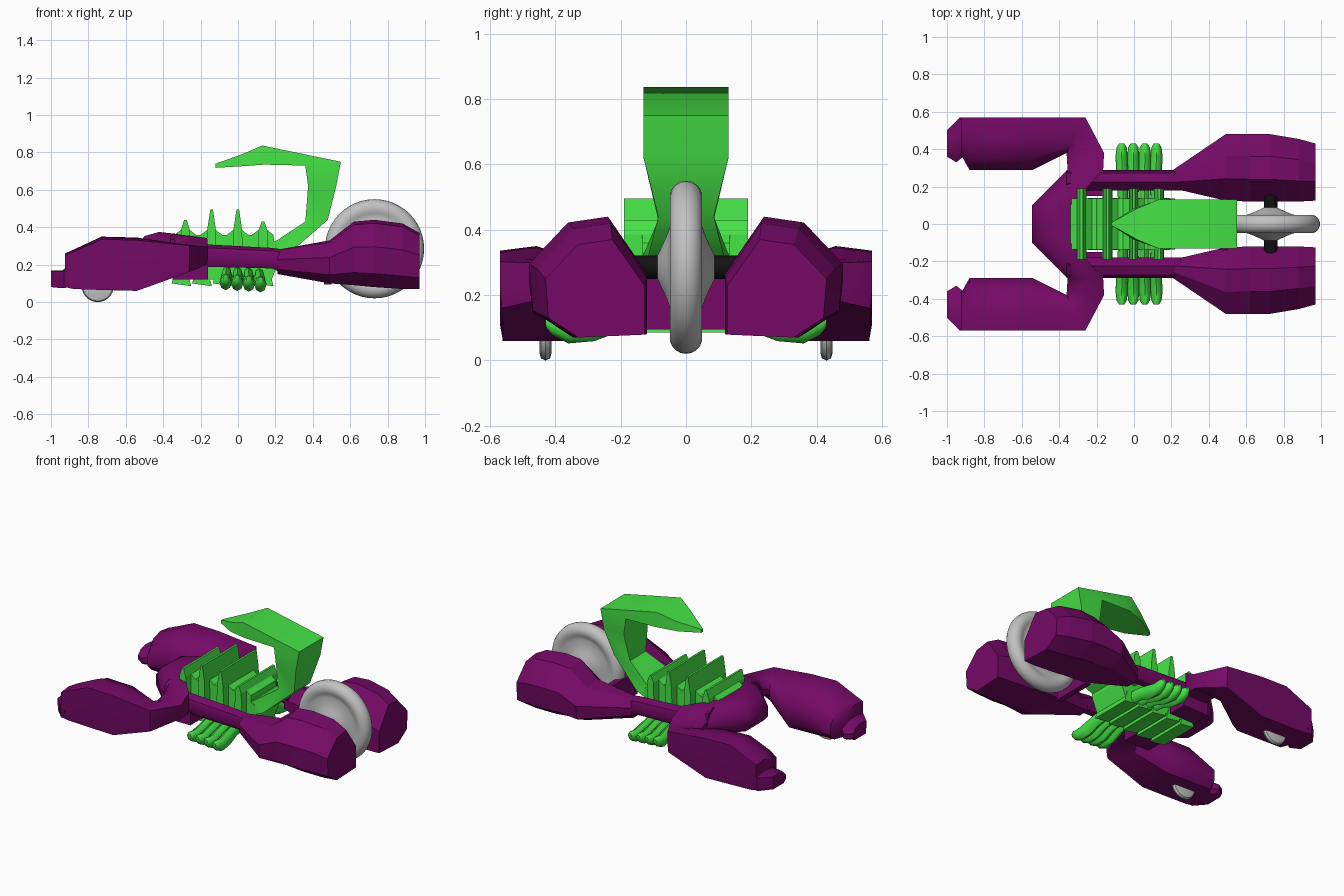
import bpy, bmesh, math

if "Cube" in bpy.data.objects:
    bpy.data.objects.remove(bpy.data.objects["Cube"])


def material(name, r, g, b):
    m = bpy.data.materials.new(name)
    m.diffuse_color = (r, g, b, 1)
    m.use_nodes = True
    m.node_tree.nodes["Principled BSDF"].inputs["Base Color"].default_value = m.diffuse_color
    return m


PURPLE = material("purple", 0.18, 0.003, 0.135)
GREEN = material("green", 0.06, 0.77, 0.06)
GREY = material("light grey", 0.54, 0.54, 0.54)
BLACK = material("black", 0.006, 0.006, 0.006)


def finish(name, bm, mat, smooth=0):
    bmesh.ops.remove_doubles(bm, verts=bm.verts, dist=0.0005)
    bmesh.ops.recalc_face_normals(bm, faces=bm.faces)
    me = bpy.data.meshes.new(name)
    bm.to_mesh(me)
    bm.free()
    me.materials.append(mat)
    if smooth:
        for p in me.polygons:
            p.use_smooth = True
        me.set_sharp_from_angle(angle=math.radians(smooth))
    ob = bpy.data.objects.new(name, me)
    bpy.context.collection.objects.link(ob)
    return ob


def loft(name, rings, mat, smooth=0):
    bm = bmesh.new()
    vs = [[bm.verts.new(p) for p in r] for r in rings]
    n = len(rings[0])
    for a, b in zip(vs, vs[1:]):
        for i in range(n):
            j = (i + 1) % n
            bm.faces.new((a[i], a[j], b[j], b[i]))
    bm.faces.new(vs[0])
    bm.faces.new(vs[-1])
    return finish(name, bm, mat, smooth)


def ring(shape, a, b, z0, z1):
    """Upright cross-section between plan points a and b."""
    return [(a[0] + (b[0] - a[0]) * u, a[1] + (b[1] - a[1]) * u, z0 + (z1 - z0) * v)
            for u, v in shape]


def flip(rings):
    return [[(x, -y, z) for x, y, z in r] for r in rings]


def box(name, x0, x1, y0, y1, z0, z1, mat):
    sq = [(0, 0), (1, 0), (1, 1), (0, 1)]
    return loft(name, [ring(sq, (x, y0), (x, y1), z0, z1) for x in (x0, x1)], mat)


def extrude_y(name, pts, h, mat, smooth=0):
    return loft(name, [[(x, y, z) for x, z in pts] for y in (-h, h)], mat, smooth)


def lathe_y(name, profile, c, mat, steps=40):
    """Spin (radius, y) points around a y axis through c."""
    rings = []
    for r, y in profile:
        rings.append([(c[0] + r * math.cos(2 * math.pi * k / steps), c[1] + y,
                       c[2] + r * math.sin(2 * math.pi * k / steps)) for k in range(steps)])
    return loft(name, rings, mat, 40)


# Rear pods
POD = [(0, .03), (0, .52), (.33, 1), (.67, .95), (1, .6), (.97, .2), (.67, 0)]
pod = [ring(POD, (x, y0), (x, y1), z0, z1) for x, y0, y1, z0, z1 in (
    (.21, .19, .29, .15, .28), (.49, .125, .48, .10, .33), (.62, .12, .48, .09, .43),
    (.73, .12, .48, .08, .44), (.88, .12, .455, .07, .42), (.97, .125, .43, .07, .37))]
loft("left_rear_pod", pod, PURPLE)
loft("right_rear_pod", flip(pod), PURPLE)
box("pod_bridge", .46, .50, -.14, .14, .095, .25, PURPLE)

# Side rails and the lower blocks under them
HEX = [(.3, 0), (.75, 0), (1, .4), (.85, .85), (.4, 1), (0, .6)]
rail = [ring(HEX, (x, y0), (x, y1), z0, z1) for x, y0, y1, z0, z1 in (
    (-.36, .17, .29, .20, .36), (-.20, .18, .29, .19, .31),
    (.18, .18, .29, .18, .29), (.25, .18, .29, .15, .28))]
loft("left_rail", rail, PURPLE, 50)
loft("right_rail", flip(rail), PURPLE, 50)
for s in (1, -1):
    box("lower_block", -.35, -.16, s * .15, s * .28, .12, .21, PURPLE)

# Front claws joined by one bent crossbar
CLAW = [(.15, 0), (.97, 0), (1, .4), (1, .95), (.6, 1), (.22, .88), (0, .55), (0, .2)]
claw = [ring(CLAW, a, b, z0, z1) for a, b, z0, z1 in (
    ((-.925, .37), (-.925, .57), .08, .26), ((-.88, .29), (-.88, .57), .07, .28),
    ((-.73, .29), (-.73, .57), .065, .35), ((-.54, .29), (-.54, .57), .06, .345),
    ((-.36, .38), (-.26, .57), .16, .31), ((-.36, .37), (-.16, .38), .20, .30),
    ((-.355, .29), (-.165, .29), .20, .35), ((-.545, .10), (-.34, .10), .19, .375))]
loft("claws_and_crossbar", claw + flip(claw)[::-1], PURPLE, 40)

# Claw tips
tip = [ring(CLAW, a, b, z0, z1) for a, b, z0, z1 in (
    ((-.90, .37), (-.90, .57), .08, .20), ((-.95, .33), (-.93, .57), .075, .17),
    ((-1.0, .36), (-1.0, .50), .08, .17))]
loft("left_claw_tip", tip, PURPLE, 35)
loft("right_claw_tip", flip(tip), PURPLE, 35)

# Ribbed body core
extrude_y("body_core", [(-.35, .12), (-.35, .36), (.10, .36), (.22, .30), (.22, .22),
                        (.18, .12)], .135, GREEN)

# Upright fins with flared feet, the wide blades thinner than the feet
for x, top in ((-.28, .44), (-.14, .495), (0, .495), (.135, .43)):
    extrude_y("fin_foot", [(x - .065, .30), (x - .06, .36), (x - .025, .385),
                           (x + .022, .385), (x + .055, .36), (x + .06, .30)], .135, GREEN)
    extrude_y("back_fin", [(x - .028, .22), (x - .025, .385), (x - .008, top),
                           (x + .006, top), (x + .022, .385), (x + .025, .22)], .19, GREEN)

# Belly ribs
for k in range(5):
    x = -.30 + k * .11
    extrude_y("belly_rib", [(x - .055, .10), (x + .05, .085), (x + .03, .16), (x - .04, .16)],
              .14, GREEN)

# Finger-like legs, four on each side
for k in range(4):
    cx = -.06 + .058 * k
    finger = []
    for y, z, rx, rz, sh in ((.05, .15, .025, .04, 0), (.20, .14, .028, .045, 0),
                             (.28, .115, .032, .05, .002), (.36, .10, .033, .042, .004),
                             (.41, .115, .027, .032, .004), (.43, .125, .014, .016, .004)):
        finger.append([(cx + sh * (k - 1.5) + rx * math.cos(a * math.pi / 4), y,
                        z - .004 * k + .006 + rz * math.sin(a * math.pi / 4)) for a in range(8)])
    loft("left_leg", finger, GREEN, 50)
    loft("right_leg", flip(finger), GREEN, 50)

# Curled tail: inner edge, outer edge, half width
tail = []
for (xi, zi), (xo, zo), h in (((.12, .33), (.18, .22), .13), ((.20, .325), (.28, .265), .13),
                              ((.36, .43), (.48, .44), .085), ((.375, .62), (.525, .62), .13),
                              ((.36, .73), (.55, .75), .13), ((.14, .735), (.13, .837), .13),
                              ((.0, .725), (.02, .79), .085), ((-.12, .718), (-.12, .74), .008)):
    tail.append([(xi, -h, zi), (xi, h, zi), (xo, h, zo), (xo, -h, zo)])
loft("curled_tail", tail, GREEN, 35)

# Rear wheel: round tyre blending into a conical hub
half = [(.005, .092), (.03, .09), (.09, .062), (.165, .035)]
tyre = [(.215 + .05 * math.cos(math.radians(a)), .05 * math.sin(math.radians(a)))
        for a in range(120, -121, -20)]
lathe_y("rear_wheel", half + tyre + [(r, -y) for r, y in half[::-1]], (.73, 0, .285), GREY, 48)
lathe_y("rear_axle", [(.036, -.175), (.036, .175)], (.73, 0, .285), BLACK, 12)

# Small front wheels
for s in (1, -1):
    lathe_y("front_wheel", [(.065, -.018), (.08, -.014), (.086, 0), (.08, .014), (.065, .018)],
            (-.75, s * .43, .086), GREY, 28)
